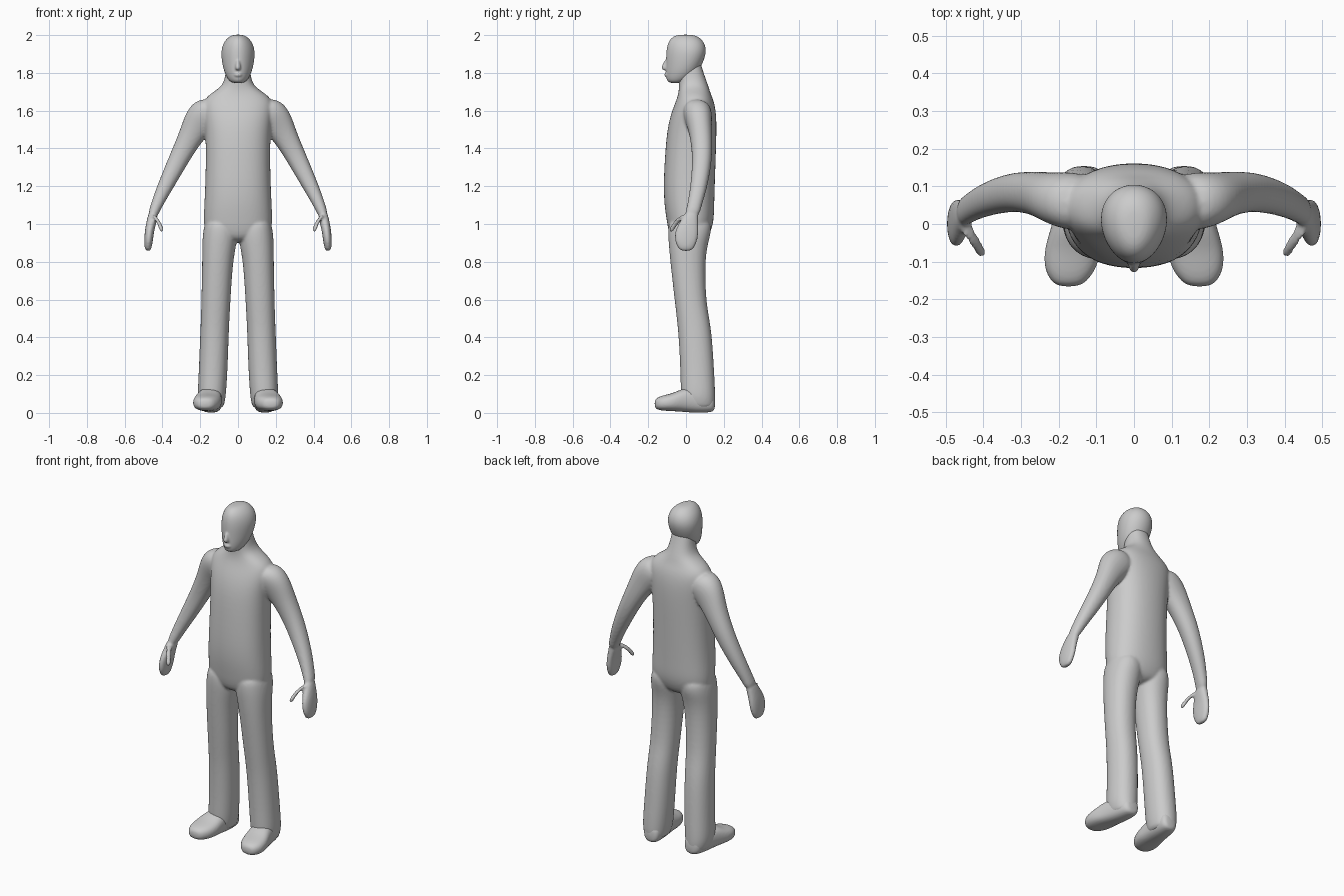
import bpy, bmesh, math
from mathutils import Vector

clay = bpy.data.materials.new("light grey")
clay.diffuse_color = (0.6, 0.6, 0.6, 1)
SIDES = 16


def loft(bm, rings, power=2.0, egg=0.0):
    """Skin closed rings given as (centre, half axis U, half axis V)."""
    loops = []
    for c, u, v in rings:
        loop = []
        for i in range(SIDES):
            a = 2 * math.pi * i / SIDES
            cs, sn = math.cos(a), math.sin(a)
            x = math.copysign(abs(cs) ** (2 / power), cs) * (1 + egg * sn)
            y = math.copysign(abs(sn) ** (2 / power), sn)
            loop.append(bm.verts.new(Vector(c) + Vector(u) * x + Vector(v) * y))
        loops.append(loop)
    for a, b in zip(loops, loops[1:]):
        for i in range(SIDES):
            j = (i + 1) % SIDES
            bm.faces.new((a[i], a[j], b[j], b[i]))
    bm.faces.new(loops[0][::-1])
    bm.faces.new(loops[-1])


def upright(rows):
    """Level rings from rows of z, x min, x max, y front, y back."""
    return [(((x0 + x1) / 2, (y0 + y1) / 2, z), ((x1 - x0) / 2, 0, 0),
             (0, (y1 - y0) / 2, 0)) for z, x0, x1, y0, y1 in rows]


def limb(rows):
    """Tilted rings from rows of x, y, z, half width, half depth, tilt in degrees."""
    out = []
    for x, y, z, w, d, t in rows:
        t = math.radians(t)
        out.append(((x, y, z), (w * math.cos(t), 0, w * math.sin(t)), (0, d, 0)))
    return out


def mirrored(rings):
    flip = Vector((-1, 1, 1))
    return [tuple(Vector(p) * flip for p in ring) for ring in rings]


def finish(name, bm, voxel, smooth):
    """Round the lofts, fuse overlapping ones and soften the joins."""
    bmesh.ops.recalc_face_normals(bm, faces=bm.faces)
    me = bpy.data.meshes.new(name)
    bm.to_mesh(me)
    bm.free()
    me.materials.append(clay)
    me.shade_smooth()
    ob = bpy.data.objects.new(name, me)
    bpy.context.collection.objects.link(ob)
    ob.modifiers.new("round", 'SUBSURF').levels = 2
    ob.modifiers["round"].render_levels = 2
    r = ob.modifiers.new("fuse", 'REMESH')
    r.mode, r.voxel_size, r.use_smooth_shade = 'VOXEL', voxel, True
    s = ob.modifiers.new("soften", 'SMOOTH')
    s.factor, s.iterations = 0.5, smooth
    return ob


# Clothed body: torso with neck, then legs, arms, hands and thumbs on both sides
body = bmesh.new()
torso = [(0.90, 0.13, -0.07, 0.10), (0.96, 0.18, -0.095, 0.135),
         (1.02, 0.186, -0.105, 0.15), (1.10, 0.182, -0.117, 0.152),
         (1.20, 0.177, -0.122, 0.155), (1.35, 0.173, -0.115, 0.16),
         (1.50, 0.176, -0.103, 0.165), (1.59, 0.19, -0.08, 0.162),
         (1.65, 0.19, -0.055, 0.15), (1.69, 0.15, -0.042, 0.132),
         (1.725, 0.09, -0.038, 0.122), (1.77, 0.07, -0.04, 0.105),
         (1.83, 0.064, -0.04, 0.085), (1.87, 0.055, -0.03, 0.075)]
loft(body, upright([(z, -w, w, f, b) for z, w, f, b in torso]), 2.3)

leg = upright([
    (1.04, 0.02, 0.17, -0.09, 0.13), (0.96, 0.002, 0.187, -0.098, 0.138),
    (0.90, 0.005, 0.191, -0.094, 0.118), (0.80, 0.026, 0.191, -0.085, 0.102),
    (0.60, 0.038, 0.195, -0.062, 0.107), (0.50, 0.044, 0.198, -0.05, 0.125),
    (0.40, 0.048, 0.202, -0.04, 0.14), (0.20, 0.055, 0.21, -0.03, 0.152),
    (0.09, 0.063, 0.216, -0.03, 0.157), (0.05, 0.07, 0.205, -0.02, 0.155),
    (0.02, 0.08, 0.195, 0.0, 0.15)])

arm = limb([
    (0.11, 0.055, 1.62, 0.07, 0.07, 50), (0.17, 0.06, 1.585, 0.095, 0.08, 42),
    (0.212, 0.07, 1.53, 0.085, 0.068, 32), (0.25, 0.08, 1.465, 0.066, 0.06, 28),
    (0.30, 0.086, 1.37, 0.056, 0.054, 28), (0.345, 0.08, 1.28, 0.049, 0.05, 27),
    (0.40, 0.063, 1.17, 0.039, 0.044, 27), (0.44, 0.04, 1.08, 0.029, 0.038, 24),
    (0.453, 0.03, 1.04, 0.026, 0.04, 16)])

hand = limb([
    (0.445, 0.035, 1.07, 0.025, 0.033, 20), (0.456, 0.018, 1.02, 0.027, 0.047, 14),
    (0.468, 0.005, 0.97, 0.025, 0.063, 8), (0.473, 0.0, 0.92, 0.024, 0.064, 5),
    (0.476, 0.0, 0.885, 0.021, 0.05, 8), (0.478, 0.0, 0.855, 0.014, 0.032, 10)])

thumb = limb([
    (0.45, 0.0, 1.05, 0.016, 0.02, 20), (0.432, -0.032, 1.03, 0.014, 0.02, 15),
    (0.415, -0.058, 1.0, 0.013, 0.016, 8), (0.406, -0.074, 0.975, 0.012, 0.015, 0),
    (0.403, -0.079, 0.958, 0.009, 0.011, 0)])

for part in (leg, arm, hand, thumb):
    loft(body, part, 2.2)
    loft(body, mirrored(part), 2.2)
finish("body", body, 0.0075, 4)

# Head: egg shape, narrower at the face, with a small nose, lips and brow
head = bmesh.new()
skull = [(1.745, 0.03, -0.088, -0.03), (1.762, 0.052, -0.106, 0.02),
         (1.80, 0.072, -0.109, 0.062), (1.84, 0.083, -0.108, 0.085),
         (1.88, 0.089, -0.108, 0.102), (1.92, 0.09, -0.106, 0.110),
         (1.96, 0.078, -0.098, 0.100), (1.988, 0.054, -0.078, 0.074),
         (2.003, 0.026, -0.044, 0.038)]
loft(head, upright([(z, -w, w, f, b) for z, w, f, b in skull]), 2.0, 0.14)
nose = [(1.812, 0.012, -0.118, -0.08), (1.825, 0.017, -0.134, -0.08),
        (1.845, 0.013, -0.124, -0.08), (1.875, 0.009, -0.110, -0.08)]
loft(head, upright([(z, -w, w, f, b) for z, w, f, b in nose]))
lips = [(1.778, 0.018, -0.112, -0.07), (1.79, 0.028, -0.117, -0.07),
        (1.802, 0.018, -0.112, -0.07)]
loft(head, upright([(z, -w, w, f, b) for z, w, f, b in lips]))
finish("head", head, 0.005, 4)

# Shoes: rows of y, centre x, half width, bottom z, top z, toes turned out
shoe_rows = [(0.155, 0.132, 0.035, 0.01, 0.09), (0.13, 0.135, 0.055, 0.002, 0.12),
             (0.06, 0.142, 0.062, -0.002, 0.135), (-0.01, 0.153, 0.068, 0.004, 0.135),
             (-0.06, 0.161, 0.077, 0.008, 0.108), (-0.11, 0.168, 0.073, 0.01, 0.096),
             (-0.145, 0.172, 0.055, 0.014, 0.086), (-0.167, 0.174, 0.03, 0.026, 0.07)]
shoe = [((cx, y, (z0 + z1) / 2), (w, 0, 0), (0, 0, (z1 - z0) / 2))
        for y, cx, w, z0, z1 in shoe_rows]
for name, rings in (("left_shoe", shoe), ("right_shoe", mirrored(shoe))):
    bm = bmesh.new()
    loft(bm, rings, 2.5)
    finish(name, bm, 0.006, 3)
